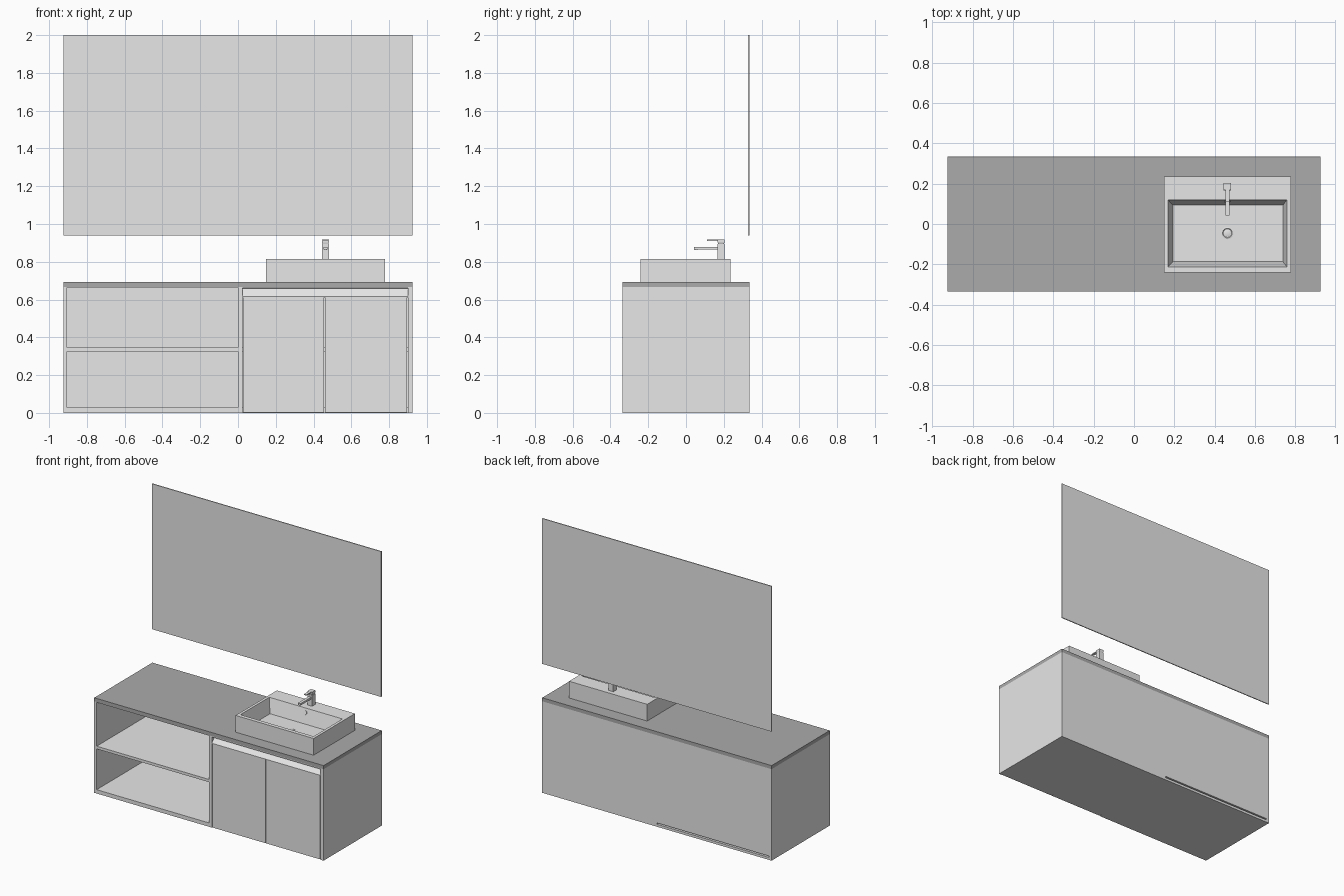
import bpy, bmesh, math

if "Cube" in bpy.data.objects:
    bpy.data.objects.remove(bpy.data.objects["Cube"])


def material(name, v):
    m = bpy.data.materials.new(name)
    m.diffuse_color = (v, v, v, 1)
    m.use_nodes = True
    m.node_tree.nodes["Principled BSDF"].inputs["Base Color"].default_value = m.diffuse_color
    return m


LIGHT = material("light grey", 0.8)
DARK = material("dark grey", 0.41)


def finish(name, bm, mat=LIGHT):
    bmesh.ops.recalc_face_normals(bm, faces=bm.faces)
    me = bpy.data.meshes.new(name)
    bm.to_mesh(me)
    bm.free()
    me.materials.append(mat)
    ob = bpy.data.objects.new(name, me)
    bpy.context.collection.objects.link(ob)
    return ob


def loft(name, rings, mat=LIGHT):
    """Skin closed rings of points in order and cap both ends."""
    bm = bmesh.new()
    loops = [[bm.verts.new(p) for p in r] for r in rings]
    n = len(rings[0])
    for a, b in zip(loops, loops[1:]):
        for i in range(n):
            j = (i + 1) % n
            bm.faces.new((a[i], a[j], b[j], b[i]))
    bm.faces.new(loops[0])
    bm.faces.new(loops[-1])
    return finish(name, bm, mat)


def rect(x0, x1, y0, y1, z):
    return [(x0, y0, z), (x1, y0, z), (x1, y1, z), (x0, y1, z)]


def box(name, x0, x1, y0, y1, z0, z1, mat=LIGHT):
    return loft(name, [rect(x0, x1, y0, y1, z0), rect(x0, x1, y0, y1, z1)], mat)


def turned(name, cx, cy, profile, sides=24):
    """Lathe a (radius, z) profile about a vertical axis."""
    rings = [[(cx + r * math.cos(2 * math.pi * i / sides),
               cy + r * math.sin(2 * math.pi * i / sides), z)
              for i in range(sides)] for r, z in profile]
    return loft(name, rings)


W, F, B = 0.925, -0.335, 0.335      # half width, front, back
TOP = 0.667                         # underside of countertop

# Countertop and mirror
box("countertop", -W, W, F, B, TOP, 0.693, DARK)
box("mirror", -W, W, 0.328, B, 0.94, 2.0)

# Carcass boards
box("left_side_panel", -W, -0.905, F, B, 0, TOP)
box("right_side_panel", 0.899, W, F, B, 0, TOP)
box("divider_panel", 0.0, 0.024, F, B, 0, TOP)
box("top_board_open", -0.905, 0.0, F, B, 0.664, TOP)
box("top_board_doors", 0.024, 0.899, F, B, 0.660, TOP)

# Open shelf half, with the narrow slot low on the back
box("open_bottom_board", -0.905, 0.0, F, 0.315, 0, 0.028)
box("open_shelf", -0.905, 0.0, F, 0.315, 0.325, 0.345)
box("open_back_panel", -0.905, 0.0, 0.315, B, 0.028, 0.664)
box("open_back_strip", -0.905, 0.0, 0.315, B, 0, 0.018)

# Closed half behind the doors
box("closed_bottom_board", 0.024, 0.899, -0.313, 0.315, 0, 0.028)
box("closed_shelf", 0.024, 0.899, -0.30, 0.315, 0.325, 0.345)
box("closed_back_panel", 0.024, 0.899, 0.315, B, 0, 0.660)

# Doors and the sloping finger pull above them
box("left_door", 0.027, 0.456, F, -0.315, 0.002, 0.612)
box("right_door", 0.460, 0.895, F, -0.315, 0.002, 0.612)
pull = [(F, 0.615), (-0.298, 0.658), (-0.285, 0.660), (-0.285, 0.612), (F, 0.612)]
loft("finger_pull", [[(x, y, z) for y, z in pull] for x in (0.024, 0.899)])

# Vessel sink with a tapered basin
FLOOR = 0.712
loft("sink", [rect(0.148, 0.778, -0.24, 0.236, 0.693),
              rect(0.148, 0.778, -0.24, 0.236, 0.815),
              rect(0.168, 0.758, -0.212, 0.12, 0.815),
              rect(0.193, 0.738, -0.187, 0.093, FLOOR)])

# Drain: flange, groove and raised plug
CX = 0.463
turned("drain", CX, -0.045,
       [(0.031, FLOOR), (0.031, FLOOR + 0.003), (0.024, FLOOR + 0.004),
        (0.021, FLOOR + 0.001), (0.017, FLOOR + 0.001), (0.017, FLOOR + 0.006),
        (0.010, FLOOR + 0.008)])

# Overflow ring on the sloping back wall
ring = turned("overflow_ring", 0, 0,
              [(0.015, -0.003), (0.015, 0.003), (0.009, 0.003), (0.009, -0.002)])
ring.location = (CX, 0.112, 0.785)
ring.rotation_euler = (math.radians(76), 0, 0)

# Faucet: body, spout, neck and lever
box("faucet_body", 0.444, 0.481, 0.166, 0.204, 0.815, 0.893)
box("faucet_spout", 0.453, 0.473, 0.042, 0.168, 0.865, 0.879)
turned("faucet_outlet", CX, 0.054, [(0.008, 0.862), (0.008, 0.866)], 16)
loft("faucet_neck", [rect(0.448, 0.477, 0.170, 0.200, 0.893),
                     rect(0.444, 0.481, 0.168, 0.204, 0.902),
                     rect(0.444, 0.481, 0.168, 0.204, 0.911)])
box("faucet_lever_cap", 0.444, 0.481, 0.168, 0.204, 0.911, 0.917)
box("faucet_lever", 0.453, 0.473, 0.112, 0.170, 0.911, 0.917)

for ob in bpy.data.objects:
    if ob.name in ("drain", "overflow_ring", "faucet_outlet"):
        bpy.ops.object.select_all(action='DESELECT')
        ob.select_set(True)
        bpy.context.view_layer.objects.active = ob
        bpy.ops.object.shade_smooth_by_angle(angle=math.radians(30))
